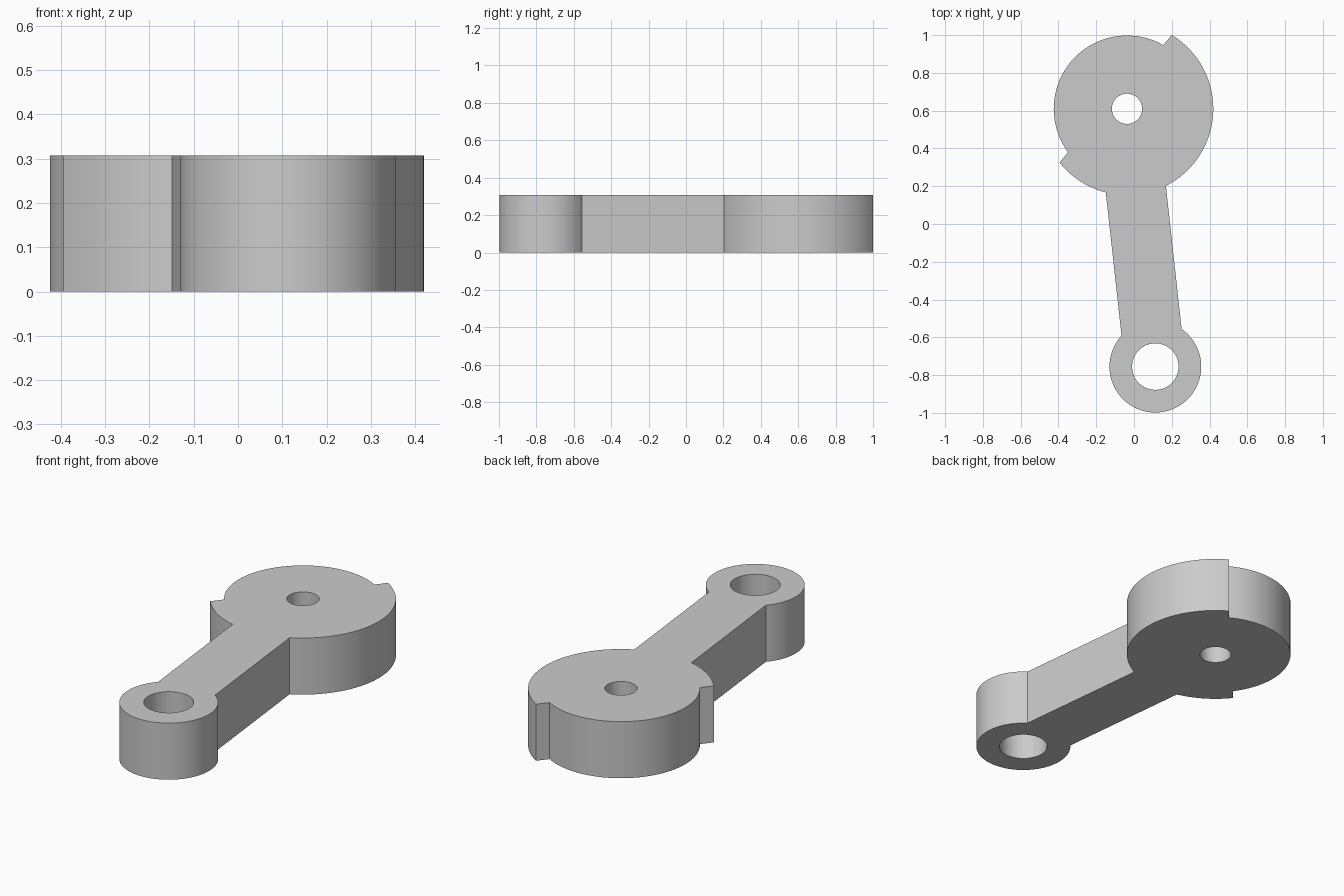
import bpy, bmesh
from math import radians, sin, cos, asin, atan2, degrees, ceil
from mathutils import Vector

cube = bpy.data.objects.get("Cube")
if cube:
    bpy.data.objects.remove(cube, do_unlink=True)

HEIGHT = 0.307
CAM = Vector((-0.037, 0.61))       # centre of the stepped disc
EYE = Vector((0.113, -0.755))      # centre of the small ring end
CAM_R, STEP_R, EYE_R = 0.457, 0.388, 0.243
CAM_HOLE, EYE_HOLE = 0.08, 0.123
HALF_WIDTH = 0.16                  # half the width of the arm


def arc(centre, radius, start, end, step=4):
    """Points counter-clockwise along an arc, angles in degrees."""
    n = ceil((end - start) / step)
    angles = [radians(start + (end - start) * i / n) for i in range(n + 1)]
    return [centre + radius * Vector((cos(a), sin(a))) for a in angles]


def add_loop(bm, points):
    verts = [bm.verts.new((p.x, p.y, 0)) for p in points]
    return [bm.edges.new((v, verts[(i + 1) % len(verts)]))
            for i, v in enumerate(verts)]


# Outline: disc rim, ring end, disc rim again, then the recessed rim
axis = EYE - CAM
down = degrees(atan2(axis.y, axis.x)) + 360
cam_half = degrees(asin(HALF_WIDTH / CAM_R))
eye_half = degrees(asin(HALF_WIDTH / EYE_R))
outline = (arc(CAM, CAM_R, 218.6, down - cam_half)
           + arc(EYE, EYE_R, down - 180 + eye_half, down + 180 - eye_half)
           + arc(CAM, CAM_R, down + cam_half, 58.8 + 360)
           + arc(CAM, STEP_R, 60.3, 216.3))

bm = bmesh.new()
edges = add_loop(bm, outline)
# Shaft hole and pin hole
for centre, radius in ((CAM, CAM_HOLE), (EYE, EYE_HOLE)):
    edges += add_loop(bm, arc(centre, radius, 0, 360, 6)[:-1])

# Fill the plate and raise it to full height
bmesh.ops.triangle_fill(bm, edges=edges, use_beauty=True)
raised = bmesh.ops.extrude_face_region(bm, geom=bm.faces[:],
                                       use_keep_orig=True)["geom"]
bmesh.ops.translate(bm, vec=(0, 0, HEIGHT),
                    verts=[g for g in raised if isinstance(g, bmesh.types.BMVert)])
bmesh.ops.recalc_face_normals(bm, faces=bm.faces[:])

mesh = bpy.data.meshes.new("cam_lever")
bm.to_mesh(mesh)
bm.free()
lever = bpy.data.objects.new("cam_lever", mesh)
bpy.context.collection.objects.link(lever)

# Plain grey
grey = bpy.data.materials.new("plain_grey")
grey.use_nodes = True
colour = (0.6, 0.6, 0.6, 1)
grey.diffuse_color = colour
grey.node_tree.nodes["Principled BSDF"].inputs["Base Color"].default_value = colour
mesh.materials.append(grey)

# Smooth rims with sharp edges kept
bpy.ops.object.select_all(action='DESELECT')
lever.select_set(True)
bpy.context.view_layer.objects.active = lever
bpy.ops.object.shade_smooth_by_angle(angle=radians(30))
